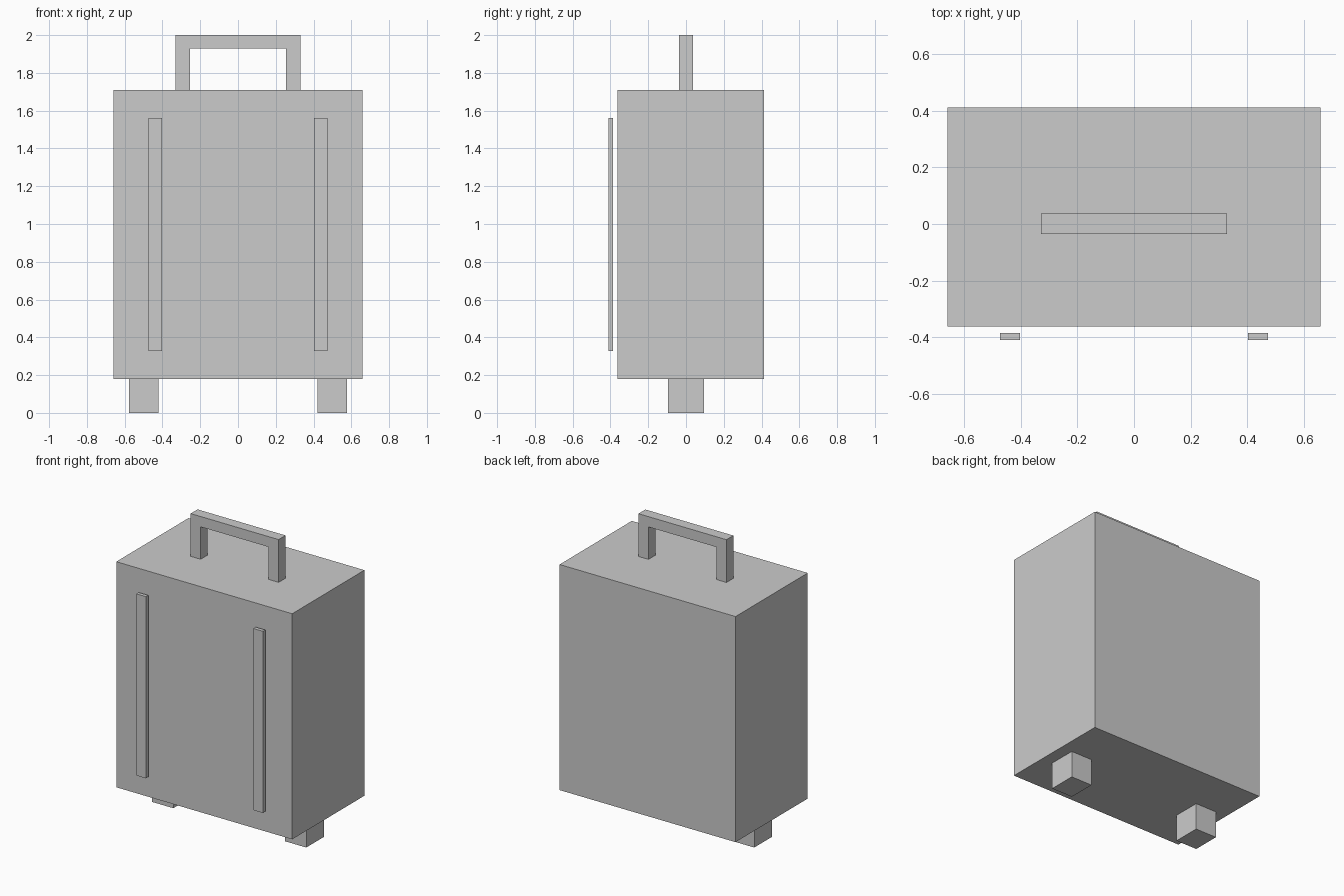
import bpy
import bmesh

if "Cube" in bpy.data.objects:
    bpy.data.objects.remove(bpy.data.objects["Cube"])


def finish(name, bm):
    bmesh.ops.recalc_face_normals(bm, faces=bm.faces)
    mesh = bpy.data.meshes.new(name)
    bm.to_mesh(mesh)
    bm.free()
    obj = bpy.data.objects.new(name, mesh)
    bpy.context.collection.objects.link(obj)
    return obj


def box(name, x, y, z):
    """Box from (min, max) pairs along each axis."""
    bm = bmesh.new()
    bmesh.ops.create_cube(bm, size=1)
    for v in bm.verts:
        v.co = [lim[0] if c < 0 else lim[1] for c, lim in zip(v.co, (x, y, z))]
    return finish(name, bm)


def extruded_profile(name, points, y0, y1):
    """Closed x-z outline extruded along y."""
    bm = bmesh.new()
    face = bm.faces.new([bm.verts.new((x, y0, z)) for x, z in points])
    new = bmesh.ops.extrude_face_region(bm, geom=[face], use_keep_orig=True)["geom"]
    moved = [g for g in new if isinstance(g, bmesh.types.BMVert)]
    bmesh.ops.translate(bm, verts=moved, vec=(0, y1 - y0, 0))
    return finish(name, bm)


# Case body
box("case_body", (-0.66, 0.66), (-0.362, 0.412), (0.18, 1.71))

# U-shaped carry handle: half outline, mirrored to the other side
half = [(0.33, 1.71), (0.33, 2.0)]
inner = [(0.255, 1.93), (0.255, 1.71)]
outline = ([(-x, z) for x, z in half] + half[::-1] + inner[::-1]
           + [(-x, z) for x, z in inner])
extruded_profile("carry_handle", outline, -0.036, 0.038)

# Front strips and feet on both sides
for label, s in (("left", -1), ("right", 1)):
    box(f"{label}_front_strip", sorted((s * 0.403, s * 0.475)),
        (-0.411, -0.386), (0.328, 1.56))
    box(f"{label}_foot", sorted((s * 0.42, s * 0.578)),
        (-0.094, 0.094), (0.0, 0.18))
